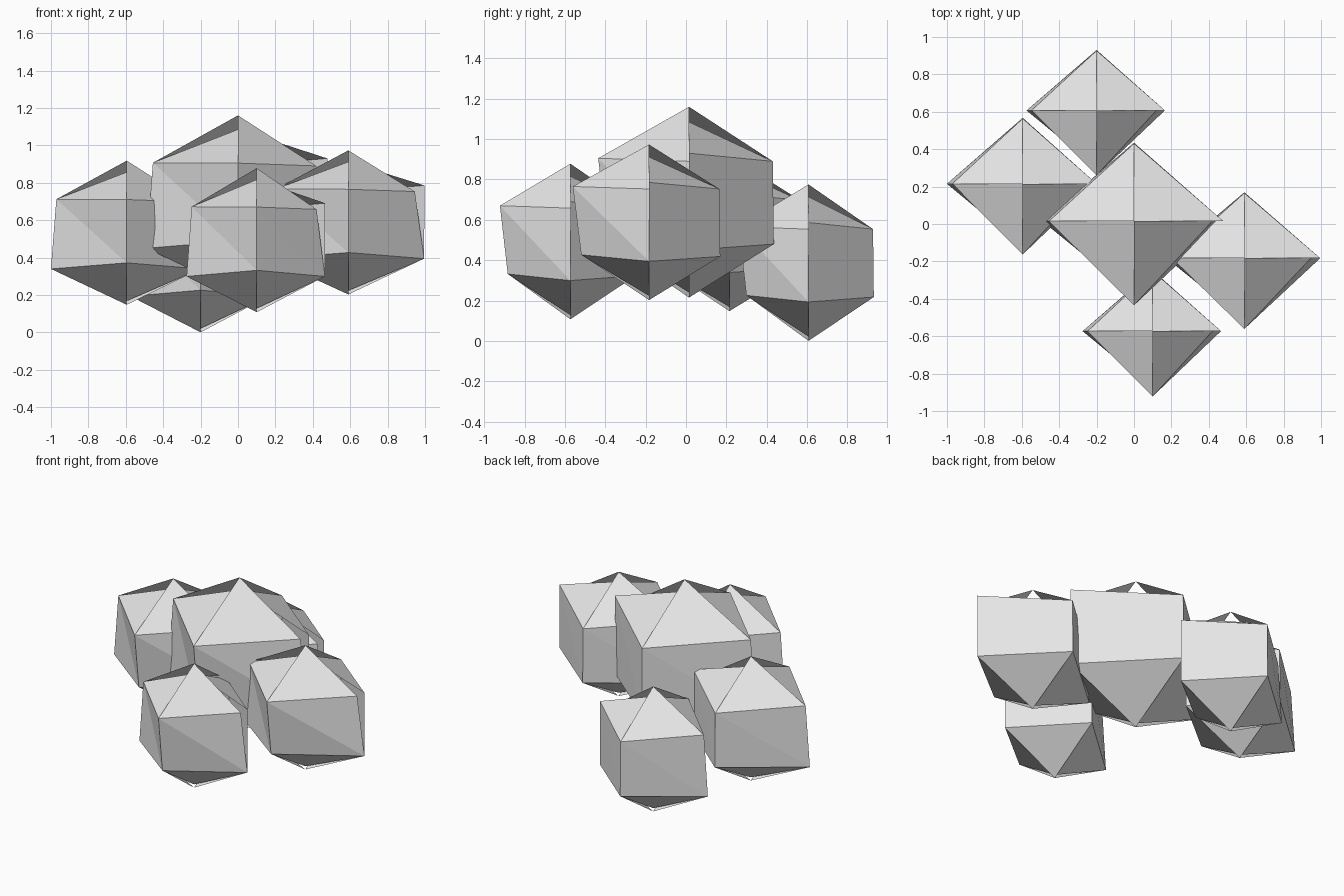
import bpy
import bmesh

if "Cube" in bpy.data.objects:
    bpy.data.objects.remove(bpy.data.objects["Cube"])

# One pale grey for the whole cluster
grey = bpy.data.materials.new("pale_grey")
grey.diffuse_color = (0.8, 0.8, 0.8, 1)
grey.use_nodes = True
grey.node_tree.nodes["Principled BSDF"].inputs["Base Color"].default_value = grey.diffuse_color

# Four-sided puff: columns run right, back, left, front, right (open seam)
DIRS = [(1, 0), (0, 1), (-1, 0), (0, -1), (1, 0)]
UPPER = [(0.478, 0.24), (0.415, 0.20), (0.455, 0.217), (0.45, 0.215), (0.418, 0.20)]
LOWER = [(0.477, -0.24), (0.42, -0.21), (0.49, -0.24), (0.40, -0.20), (0.477, -0.24)]
TIPS = [0.395, 0.47, 0.395, 0.47]          # each top facet has its own tip height
BASES = [-0.475, -0.45, -0.475, -0.45]     # same for the underside


def add_puff(name, centre, scale):
    bm = bmesh.new()

    def ring(rows):
        return [bm.verts.new((dx * r, dy * r, z)) for (dx, dy), (r, z) in zip(DIRS, rows)]

    up, low = ring(UPPER), ring(LOWER)
    for i in range(4):
        tip = bm.verts.new((0, 0, TIPS[i]))
        base = bm.verts.new((0, 0, BASES[i]))
        bm.faces.new((up[i], up[i + 1], tip))
        bm.faces.new((up[i], low[i], low[i + 1]))
        bm.faces.new((up[i], low[i + 1], up[i + 1]))
        bm.faces.new((low[i + 1], low[i], base))
    for v in bm.verts:
        v.co = [c + s * p for c, s, p in zip(centre, scale, v.co)]
    mesh = bpy.data.meshes.new(name)
    bm.to_mesh(mesh)
    bm.free()
    mesh.materials.append(grey)
    bpy.context.collection.objects.link(bpy.data.objects.new(name, mesh))


# Large middle puff with four smaller ones around it
add_puff("middle_puff", (0, 0.015, 0.69), (1, 1, 1))
add_puff("left_puff", (-0.595, 0.215, 0.535), (0.827, 0.84, 0.815))
add_puff("right_puff", (0.59, -0.183, 0.59), (0.85, 0.84, 0.815))
add_puff("front_puff", (0.10, -0.573, 0.495), (0.765, 0.775, 0.815))
add_puff("back_puff", (-0.20, 0.607, 0.39), (0.765, 0.77, 0.82))
